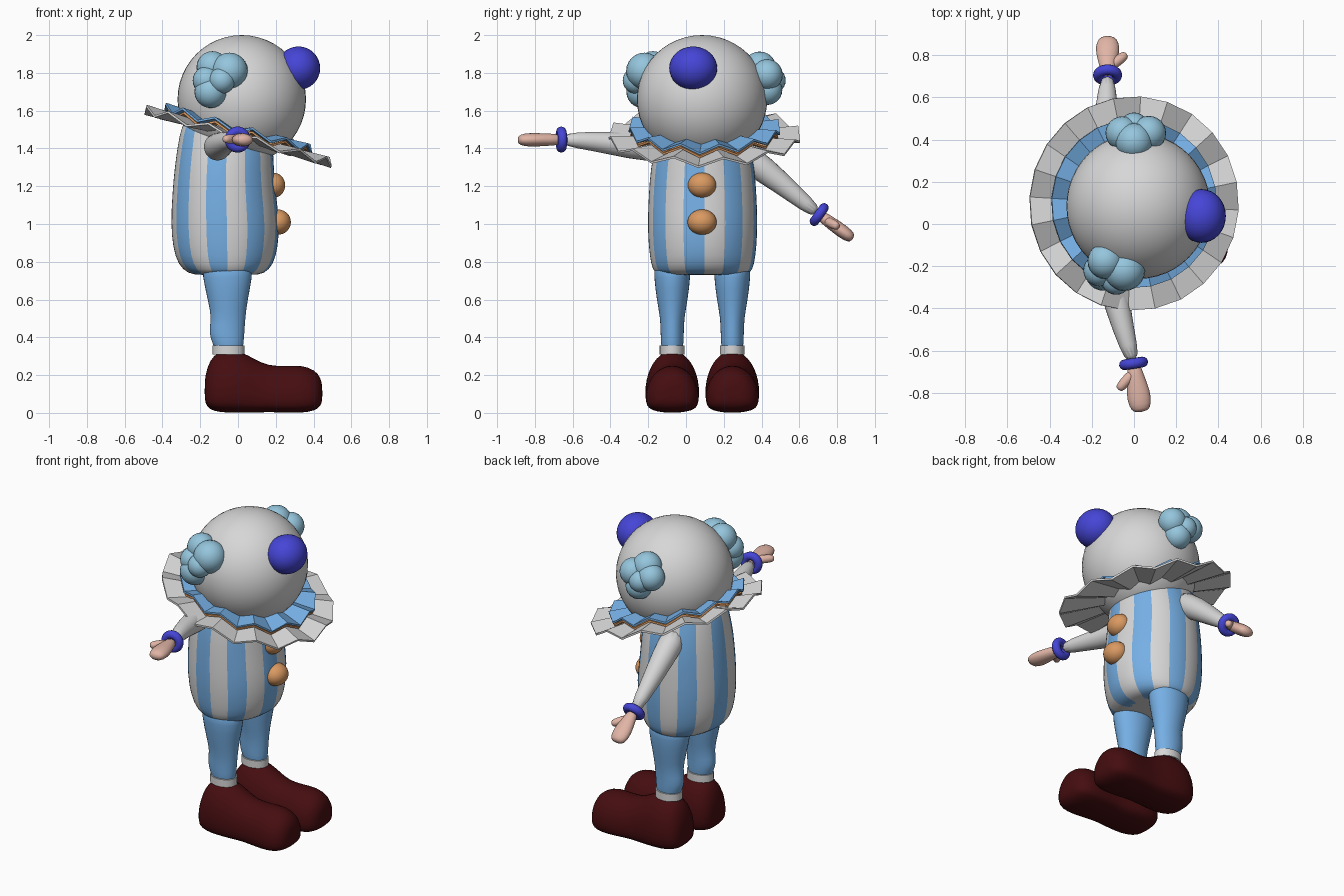
import bpy, bmesh, math
from mathutils import Vector

cube = bpy.data.objects.get("Cube")
if cube:
    bpy.data.objects.remove(cube, do_unlink=True)


def material(name, r, g, b):
    m = bpy.data.materials.new(name)
    m.use_nodes = True
    m.diffuse_color = (r, g, b, 1)
    m.node_tree.nodes["Principled BSDF"].inputs["Base Color"].default_value = (r, g, b, 1)
    return m


white = material("pale grey", .68, .68, .68)
blue = material("sky blue", .18, .43, .78)
hair_blue = material("hair blue", .3, .56, .72)
violet = material("deep blue", .06, .06, .68)
orange = material("button orange", .7, .32, .12)
skin = material("skin", .75, .46, .38)
maroon = material("shoe maroon", .06, .004, .005)


def finish(name, bm, mats, smooth=True, subsurf=0):
    bmesh.ops.recalc_face_normals(bm, faces=bm.faces)
    for f in bm.faces:
        f.smooth = smooth
    me = bpy.data.meshes.new(name)
    bm.to_mesh(me)
    bm.free()
    for m in mats:
        me.materials.append(m)
    ob = bpy.data.objects.new(name, me)
    bpy.context.collection.objects.link(ob)
    if subsurf:
        mod = ob.modifiers.new("Smooth", 'SUBSURF')
        mod.levels = mod.render_levels = subsurf
    return ob


def loft(name, rings, mats, subsurf=1, rule=None):
    """Skin a list of point rings and cap both ends."""
    bm = bmesh.new()
    loops = [[bm.verts.new(p) for p in ring] for ring in rings]
    n = len(loops[0])
    for a, b in zip(loops, loops[1:]):
        for i in range(n):
            j = (i + 1) % n
            f = bm.faces.new((a[i], a[j], b[j], b[i]))
            if rule:
                f.material_index = rule(i)
    bm.faces.new(loops[0])
    bm.faces.new(loops[-1])
    return finish(name, bm, mats, True, subsurf)


def angles(n, phase=0.0):
    return [phase + math.tau * i / n for i in range(n)]


def oval(cx, cy, z, rx, ry, n=16, phase=0.0):
    return [(cx + rx * math.cos(a), cy + ry * math.sin(a), z) for a in angles(n, phase)]


def limb(name, stations, mat):
    """Tube through (point, half width, half thickness) stations."""
    pts = [Vector(s[0]) for s in stations]
    rings = []
    for i, (_, w, t) in enumerate(stations):
        d = (pts[min(i + 1, len(pts) - 1)] - pts[max(i - 1, 0)]).normalized()
        side = d.cross(Vector((0, 0, 1))).normalized()
        up = side.cross(d)
        rings.append([pts[i] + side * w * math.cos(a) + up * t * math.sin(a) for a in angles(12)])
    return loft(name, rings, [mat])


def ball(name, centre, radii, mat, n=32):
    bm = bmesh.new()
    bmesh.ops.create_uvsphere(bm, u_segments=n, v_segments=n // 2, radius=1)
    bmesh.ops.scale(bm, vec=radii, verts=bm.verts)
    bmesh.ops.translate(bm, vec=centre, verts=bm.verts)
    return finish(name, bm, [mat])


# Head, nose and buttons
ball("head", (.02, .085, 1.66), (.34, .345, .34), white, 48)
ball("nose", (.32, .038, 1.825), (.115, .127, .115), violet)
ball("upper_button", (.185, .085, 1.205), (.065, .075, .067), orange)
ball("lower_button", (.21, .085, 1.01), (.07, .077, .067), orange)

# Hair puffs
hair = {
    "right": [(-.045, -.22, 1.81, .097), (-.135, -.175, 1.83, .085), (-.165, -.22, 1.76, .075),
              (-.145, -.23, 1.7, .086), (-.085, -.265, 1.76, .07)],
    "left": [(0, .39, 1.825, .088), (-.055, .43, 1.785, .08), (.07, .43, 1.79, .082),
             (.03, .43, 1.71, .08), (0, .46, 1.76, .068)],
}
for side, puffs in hair.items():
    for i, (x, y, z, r) in enumerate(puffs):
        ball(f"{side}_hair_puff_{i + 1}", (x, y, z), (r, r, r), hair_blue, 24)

# Striped body: bottom to top as height, back, front, half width
profile = [(.73, -.2, .08, .2), (.735, -.265, .14, .255), (.785, -.32, .19, .275), (.88, -.347, .213, .287),
           (1, -.357, .222, .293), (1.15, -.35, .203, .287), (1.3, -.337, .19, .277),
           (1.42, -.32, .188, .25), (1.52, -.3, .15, .22), (1.58, -.26, .1, .18)]
loft("body", [oval((b + f) / 2, .088, z, (f - b) / 2, w, 32, math.radians(2)) for z, b, f, w in profile],
     [white, blue], 1, rule=lambda i: (i // 2) % 2)


# Pleated collar layers
def ruffle(name, radius, lift, mat, folds=24):
    bm = bmesh.new()
    loops = []
    for r, amp in ((.18, .01), (radius, .022)):
        loop = []
        for i, a in enumerate(angles(folds, math.radians(11.5))):
            x, y = r * .99 * math.cos(a), r * 1.015 * math.sin(a)
            loop.append(bm.verts.new((x, y + .097, 1.465 + lift - .285 * x + amp * (-1) ** i)))
        loops.append(loop)
    for i in range(folds):
        j = (i + 1) % folds
        bm.faces.new((loops[0][i], loops[0][j], loops[1][j], loops[1][i]))
    ob = finish(name, bm, [mat], smooth=False)
    mod = ob.modifiers.new("Thickness", 'SOLIDIFY')
    mod.thickness = .012
    mod.offset = 0


ruffle("outer_collar", .5, 0, white)
ruffle("middle_collar", .385, .02, orange)
ruffle("inner_collar", .395, .04, blue)

# Legs, sock cuffs and shoes
leg_profile = [(.32, -.05, .075, .055), (.36, -.05, .08, .06), (.42, -.062, .098, .063), (.5, -.05, .09, .064),
               (.6, -.055, .108, .084), (.72, -.055, .135, .099), (.82, -.06, .14, .1)]
shoe_profile = [(-.177, .05, .17, .07), (-.165, .1, .24, .03), (-.13, .13, .315, .008), (-.06, .146, .337, 0),
                (.02, .144, .328, 0), (.09, .132, .285, 0), (.16, .128, .252, .005), (.25, .138, .25, 0),
                (.34, .146, .255, 0), (.405, .13, .23, .01), (.438, .09, .19, .035), (.447, .04, .14, .07)]


def shoe_ring(x, w, top, base, cy):
    mid = base + (top - base) * .32
    ring = []
    for a in angles(20):
        s, c = math.sin(a), math.cos(a)
        z = mid + (top - mid) * s if s >= 0 else mid - (mid - base) * abs(s) ** .5
        ring.append((x, cy + w * c, z))
    return ring


for side, cy in (("right", -.073), ("left", .245)):
    loft(f"{side}_leg", [oval(cx, cy, z, rx, ry) for z, cx, rx, ry in leg_profile], [blue])
    cuff = loft(f"{side}_sock_cuff", [oval(-.05, cy, z, .084, .066, 32) for z in (.31, .357)], [white], 0)
    for f in cuff.data.polygons:
        f.use_smooth = len(f.vertices) == 4
    loft(f"{side}_shoe", [shoe_ring(*s, cy) for s in shoe_profile], [maroon])


# Arms, wrist rings and hands
def arm(side, path, tip, thumb_base, thumb_tip):
    limb(f"{side}_arm", [(p, r, r) for p, r in zip(path, (.085, .073, .052, .036))], white)
    wrist, tip = Vector(path[-1]), Vector(tip)
    bpy.ops.mesh.primitive_torus_add(
        location=wrist, rotation=(tip - wrist).to_track_quat('Z', 'Y').to_euler(),
        major_radius=.044, minor_radius=.025, major_segments=32, minor_segments=12)
    ring = bpy.context.object
    ring.name = f"{side}_wrist_ring"
    ring.data.materials.append(violet)
    bpy.ops.object.shade_smooth()
    shape = ((0, .032, .03), (.25, .04, .033), (.6, .06, .038), (.85, .056, .036), (1, .036, .022))
    limb(f"{side}_hand", [(wrist.lerp(tip, t), w, h) for t, w, h in shape], skin)
    a, b = Vector(thumb_base), Vector(thumb_tip)
    limb(f"{side}_thumb", [(a.lerp(b, t), r, r) for t, r in ((0, .025), (.5, .026), (.85, .024), (1, .014))], skin)


arm("right", [(-.12, -.1, 1.4), (-.1, -.3, 1.415), (-.05, -.5, 1.44), (-.002, -.66, 1.447)],
    (.035, -.892, 1.445), (0, -.7, 1.45), (-.075, -.785, 1.45))
arm("left", [(-.12, .25, 1.4), (-.13, .42, 1.285), (-.13, .57, 1.16), (-.125, .705, 1.05)],
    (-.125, .885, .92), (-.12, .74, 1.02), (-.035, .805, .985))
